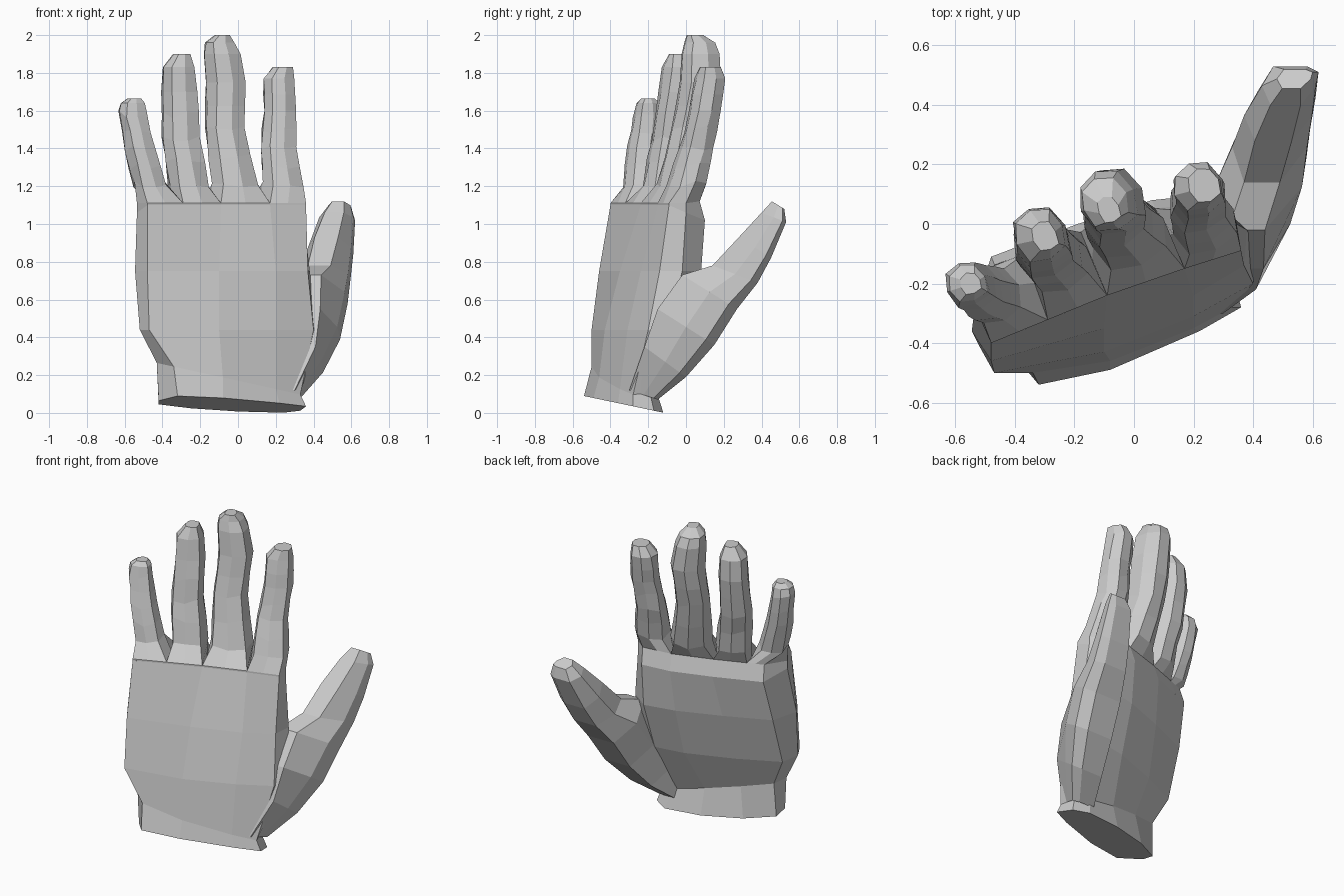
import bpy, bmesh, math, random
from mathutils import Vector

if "Cube" in bpy.data.objects:
    bpy.data.objects.remove(bpy.data.objects["Cube"])

random.seed(4)
skin = bpy.data.materials.new("light_grey")
skin.diffuse_color = (0.6, 0.6, 0.6, 1)
skin.use_nodes = True
skin.node_tree.nodes["Principled BSDF"].inputs["Base Color"].default_value = skin.diffuse_color


def loft(name, rings, cap_start=True, cap_end=True):
    """Skin a stack of equal-length point rings and cap the chosen ends."""
    bm = bmesh.new()
    rows = [[bm.verts.new(p) for p in ring] for ring in rings]
    n = len(rows[0])
    for low, high in zip(rows, rows[1:]):
        for i in range(n):
            j = (i + 1) % n
            bm.faces.new((low[i], low[j], high[j], high[i]))
    if cap_start:
        bm.faces.new(rows[0][::-1])
    if cap_end:
        bm.faces.new(rows[-1])
    bmesh.ops.recalc_face_normals(bm, faces=bm.faces)
    mesh = bpy.data.meshes.new(name)
    bm.to_mesh(mesh)
    bm.free()
    mesh.materials.append(skin)
    ob = bpy.data.objects.new(name, mesh)
    bpy.context.collection.objects.link(ob)
    return ob


# Palm: x, y outlines; front edge left to right, then back edge right to left
def tilt(z0, sx, sy, pts):
    return [(x, y, z0 + sx * x + sy * y) for x, y in pts]


FRONT_Z, SIDE_Z, BACK_Z = 1.1, 1.06, 1.02
palm_rings = [
    tilt(-0.024, 0, -0.21, [(-.32, -.54), (-.08, -.49), (.22, -.36), (.36, -.28), (.33, -.17),
                            (.24, -.12), (0, -.15), (-.25, -.23), (-.42, -.33), (-.42, -.42)]),
    tilt(0.17, -0.22, 0, [(-.34, -.50), (-.08, -.46), (.2, -.35), (.33, -.28), (.3, -.19),
                          (.2, -.16), (0, -.19), (-.22, -.25), (-.41, -.32), (-.43, -.42)]),
    tilt(0.44, 0, 0, [(-.47, -.50), (-.1, -.43), (.2, -.31), (.4, -.2), (.42, -.1),
                      (.24, -.02), (.05, -.05), (-.25, -.16), (-.5, -.28), (-.52, -.41)]),
    tilt(0.75, 0, 0, [(-.48, -.46), (-.1, -.35), (.2, -.24), (.37, -.14), (.38, -.02),
                      (.25, .08), (.05, .04), (-.22, -.06), (-.5, -.18), (-.545, -.36)]),
    [(-.48, -.40, FRONT_Z), (-.09, -.24, FRONT_Z), (.17, -.15, FRONT_Z), (.36, -.09, FRONT_Z),
     (.345, 0, SIDE_Z), (.25, .1, BACK_Z), (.06, .08, BACK_Z), (-.19, 0, BACK_Z),
     (-.48, -.11, BACK_Z), (-.535, -.28, SIDE_Z)],
]
loft("palm", palm_rings, cap_end=False)

# Fingers: base corners (front left, front right, back right, back left),
# then stations of z, x, y, half width across the palm, half depth
fingers = {
    "little_finger": ([(-.48, -.40), (-.29, -.322), (-.38, -.072), (-.48, -.11)],
                      [(1.21, -.47, -.24, .085, .09), (1.4, -.525, -.22, .075, .085),
                       (1.58, -.56, -.2, .07, .075), (1.64, -.56, -.2, .06, .06),
                       (1.665, -.55, -.2, .035, .035)]),
    "ring_finger": ([(-.29, -.322), (-.09, -.24), (-.19, 0), (-.38, -.072)],
                    [(1.21, -.265, -.12, .105, .105), (1.45, -.305, -.08, .095, .1),
                     (1.7, -.315, -.04, .085, .1), (1.83, -.315, -.035, .08, .085),
                     (1.9, -.3, -.04, .04, .05)]),
    "middle_finger": ([(-.09, -.24), (.17, -.15), (.06, .08), (-.19, 0)],
                      [(1.21, -.02, -.03, .12, .11), (1.5, -.075, .03, .1, .105),
                       (1.75, -.07, .08, .1, .11), (1.9, -.09, .08, .09, .1),
                       (1.96, -.1, .075, .075, .08), (2.0, -.085, .05, .035, .045)]),
    "index_finger": ([(.17, -.15), (.36, -.09), (.25, .1), (.06, .08)],
                     [(1.21, .235, .01, .105, .1), (1.4, .21, .06, .09, .085),
                      (1.6, .22, .1, .085, .08), (1.77, .215, .13, .08, .08),
                      (1.83, .235, .13, .05, .055)]),
}
# Outer side points where the end fingers meet the palm edge
outer_side = {"little_finger": (7, (-.535, -.28, SIDE_Z)), "index_finger": (3, (.345, 0, SIDE_Z))}
U, V = Vector((.92, .39, 0)), Vector((-.39, .92, 0))
SIDES = 8
for name, (corners, stations) in fingers.items():
    # Square base ring that fills its share of the knuckle line
    c = [Vector((x, y, FRONT_Z if i < 2 else BACK_Z)) for i, (x, y) in enumerate(corners)]
    base = []
    for i in range(4):
        base += [c[i], (c[i] + c[(i + 1) % 4]) / 2]
    if name in outer_side:
        i, p = outer_side[name]
        base[i] = Vector(p)
    # Sloping knuckle band at the back
    knuckle = [p + Vector((0, 0, .01)) for p in base]
    for i in (4, 5, 6):
        knuckle[i] = base[i] - V * .03 + Vector((0, 0, .1))
    for i in (3, 7):
        knuckle[i].z = 1.11
    rings = [base, knuckle]
    # Extra rings halfway along, slightly uneven, give the bony faceted look
    dense = []
    for s, t in zip(stations, stations[1:]):
        dense.append(s)
        if t[0] - s[0] > .15:
            dense.append([(a + b) / 2 for a, b in zip(s, t)])
    dense.append(stations[-1])
    for z, x, y, a, b in dense:
        ring = []
        for i in range(SIDES):
            ang = math.tau * (i + 5) / SIDES
            # Flatter palm side, rounder back
            k = 1.03 + random.uniform(-.05, .05) + (.13 if i in (0, 2) else .04 if i in (4, 6) else 0)
            p = Vector((x, y, z)) + U * a * k * math.cos(ang) + V * b * k * math.sin(ang)
            if z < 1.6:
                p.z += random.uniform(-.02, .02)
            ring.append(p)
        rings.append(ring)
    loft(name, rings, cap_start=False)

# Thumb: upper-front y z, lower-back y z, inner x, outer x
thumb = [(-.3, .12, -.15, .07, .15, .33), (-.22, .35, 0, .19, .2, .45),
         (-.15, .55, .15, .36, .24, .54), (-.02, .73, .27, .55, .27, .58),
         (.14, .78, .38, .69, .33, .595), (.28, .93, .45, .82, .37, .61),
         (.40, 1.06, .53, 1.01, .43, .62), (.455, 1.12, .52, 1.08, .48, .6)]
front_edge = [.3, .41, .435, .44, .49, .53, .56, .56]
rings = []
for (y0, z0, y1, z1, xi, xo), xf in zip(thumb, front_edge):
    w = xo - xi
    ym, zm = (y0 + y1) / 2, (z0 + z1) / 2
    rings.append([(xi + .15 * w, y0, z0), (xf, y0, z0), (xo - .05 * w, ym, zm),
                  (xo, y1 * .7 + ym * .3, z1 * .7 + zm * .3), (xo - .2 * w, y1, z1),
                  (xi + .2 * w, y1, z1), (xi, ym, zm)])
loft("thumb", rings, cap_start=False)
